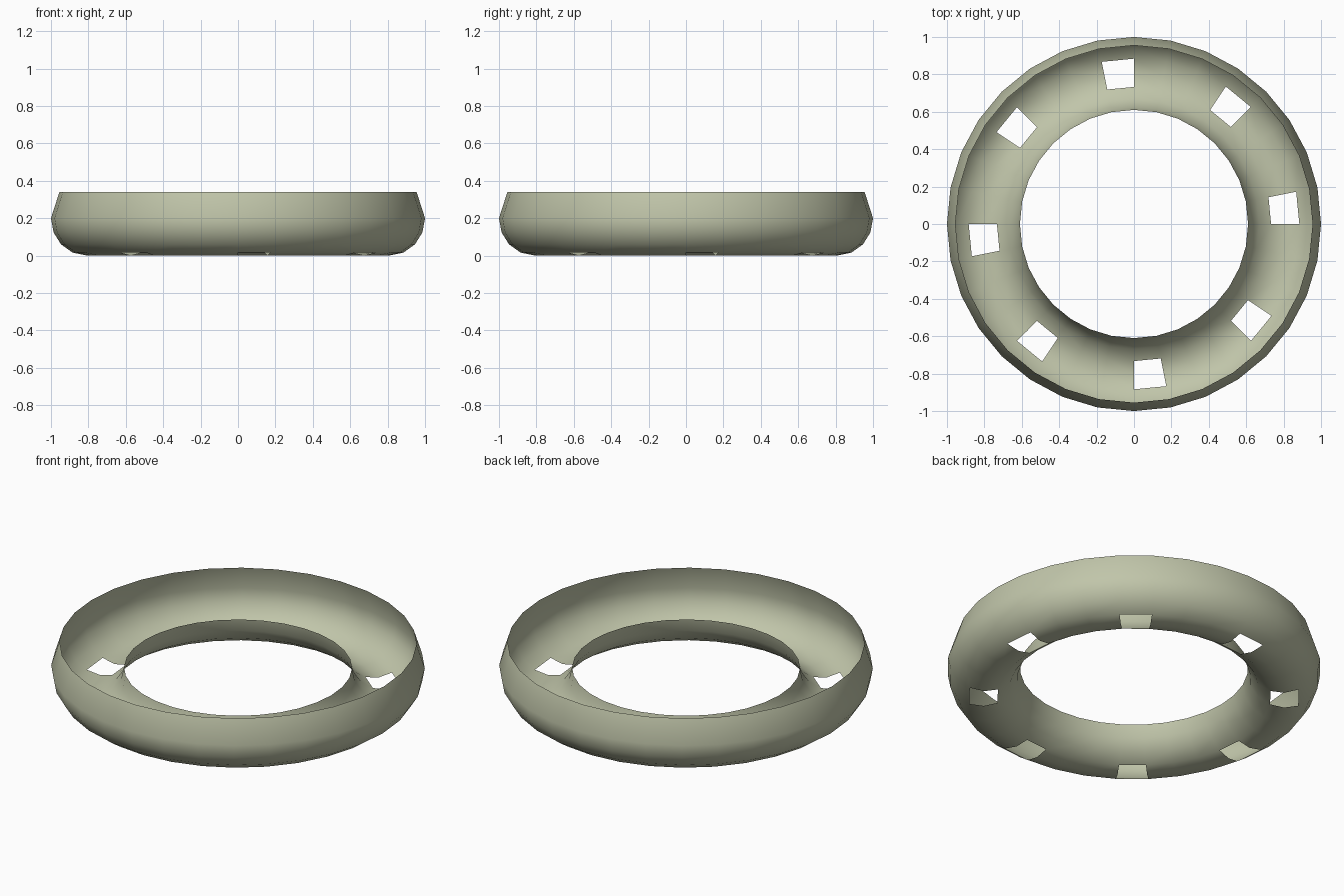
import bpy, bmesh, math

if "Cube" in bpy.data.objects:
    bpy.data.objects.remove(bpy.data.objects["Cube"])

SEGMENTS = 32
# Cross-section (radius, height) from the inner edge, under the ring, to the upper rim
PROFILE = [(0.61, 0.195), (0.625, 0.122), (0.669, 0.058), (0.733, 0.015),
           (0.807, 0.0), (0.884, 0.016), (0.946, 0.06), (0.986, 0.124),
           (1.0, 0.2), (0.955, 0.34)]
HOLE_BANDS = (3, 4)      # bottom bands that are cut away
HOLE_SPACING = 4         # one opening every four segments

mat = bpy.data.materials.new("pale_khaki")
mat.diffuse_color = (0.53, 0.56, 0.40, 1)
mat.use_nodes = True
mat.node_tree.nodes["Principled BSDF"].inputs["Base Color"].default_value = mat.diffuse_color

# Open ring trough with eight drain openings in its floor
bm = bmesh.new()
rings = []
for i in range(SEGMENTS):
    a = 2 * math.pi * i / SEGMENTS
    rings.append([bm.verts.new((r * math.cos(a), r * math.sin(a), z)) for r, z in PROFILE])
for i in range(SEGMENTS):
    here, after = rings[i], rings[(i + 1) % SEGMENTS]
    for j in range(len(PROFILE) - 1):
        if i % HOLE_SPACING == 0 and j in HOLE_BANDS:
            continue
        bm.faces.new((here[j], here[j + 1], after[j + 1], after[j]))
# Outside of the trough faces down and outwards
bmesh.ops.delete(bm, geom=[v for v in bm.verts if not v.link_faces], context='VERTS')
bm.normal_update()
if sum(f.normal.z for f in bm.faces) > 0:
    bmesh.ops.reverse_faces(bm, faces=bm.faces[:])

mesh = bpy.data.meshes.new("ring_trough")
bm.to_mesh(mesh)
bm.free()
mesh.materials.append(mat)
ring = bpy.data.objects.new("ring_trough", mesh)
bpy.context.collection.objects.link(ring)
bpy.context.view_layer.objects.active = ring
ring.select_set(True)
bpy.ops.object.shade_smooth_by_angle(angle=math.radians(40))
